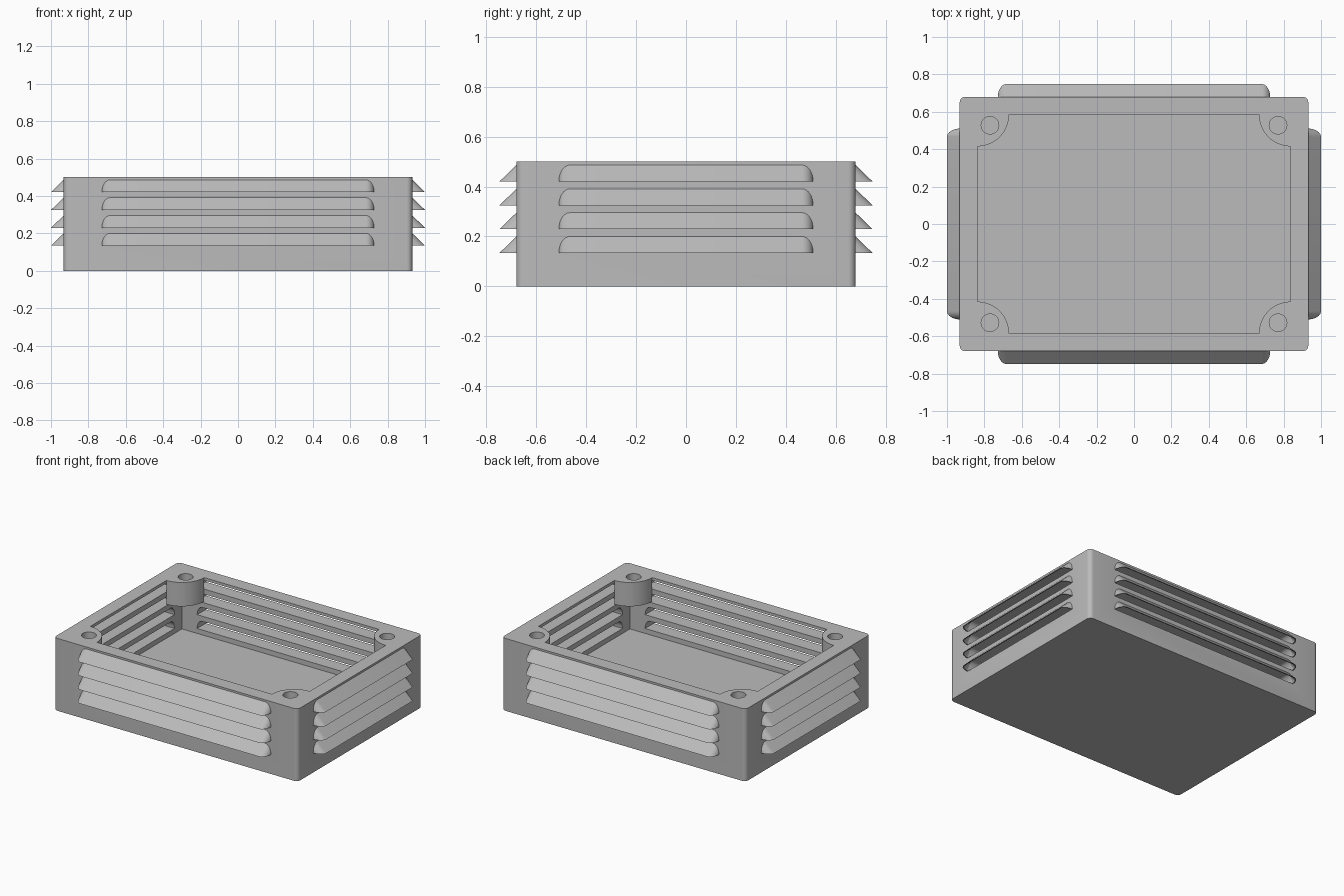
import bpy, bmesh
from math import pi, sin, cos, radians
from mathutils import Matrix, Vector

cube = bpy.data.objects.get("Cube")
if cube:
    bpy.data.objects.remove(cube, do_unlink=True)

HX, HY, TOP = 0.932, 0.68, 0.5        # outer half sizes and height
IX, IY, FLOOR = 0.838, 0.585, 0.1     # cavity half sizes and floor level
PROJ, RISE = 0.068, 0.066             # louvre projection and height
ROWS = [0.134 + 0.0955 * i for i in range(4)]

gray = bpy.data.materials.new("plain gray")
gray.use_nodes = True
gray.diffuse_color = (0.5, 0.5, 0.5, 1)
gray.node_tree.nodes["Principled BSDF"].inputs["Base Color"].default_value = (0.5, 0.5, 0.5, 1)


def make(name, bm):
    bmesh.ops.remove_doubles(bm, verts=bm.verts, dist=1e-5)
    bmesh.ops.recalc_face_normals(bm, faces=bm.faces)
    mesh = bpy.data.meshes.new(name)
    bm.to_mesh(mesh)
    bm.free()
    mesh.materials.append(gray)
    obj = bpy.data.objects.new(name, mesh)
    bpy.context.collection.objects.link(obj)
    return obj


def activate(obj):
    bpy.ops.object.select_all(action='DESELECT')
    obj.select_set(True)
    bpy.context.view_layer.objects.active = obj


def smooth(obj):
    activate(obj)
    bpy.ops.object.shade_smooth_by_angle(angle=radians(30))


def prism(bm, points, offset):
    face = bm.faces.new([bm.verts.new(p) for p in points])
    geom = bmesh.ops.extrude_face_region(bm, geom=[face])["geom"]
    verts = [g for g in geom if isinstance(g, bmesh.types.BMVert)]
    bmesh.ops.translate(bm, verts=verts, vec=offset)


def rounded_rect(hx, hy, r, z, steps=6):
    pts = []
    for k, (sx, sy) in enumerate([(1, 1), (-1, 1), (-1, -1), (1, -1)]):
        for i in range(steps + 1):
            a = (k + i / steps) * pi / 2
            pts.append(Vector((sx * (hx - r) + r * cos(a), sy * (hy - r) + r * sin(a), z)))
    return pts


def cut(obj, cutter):
    cutter.hide_render = True
    mod = obj.modifiers.new("cut", 'BOOLEAN')
    mod.operation, mod.solver, mod.object = 'DIFFERENCE', 'EXACT', cutter
    activate(obj)
    bpy.ops.object.modifier_apply(modifier=mod.name)
    bpy.data.objects.remove(cutter, do_unlink=True)


def vent_path(half, inset, steps=8):
    """Position along the wall and swell (0 at the ends, 1 in the middle)."""
    r = 0.045 - inset
    end = [(cos(i / steps * pi / 2) * r, sin(i / steps * pi / 2)) for i in range(steps + 1)]
    right = [(half - 0.045 + u, s) for u, s in end]
    return right + [(-u, s) for u, s in reversed(right)]


SIDES = [("front", 0, HY, 0.728), ("left", 1, HX, 0.51),
         ("back", 2, HY, 0.728), ("right", 3, HX, 0.51)]

# Case: rounded box, hollowed from above
bm = bmesh.new()
prism(bm, rounded_rect(HX, HY, 0.03, 0), (0, 0, TOP))
case = make("case", bm)
bm = bmesh.new()
prism(bm, [(x, y, FLOOR) for x, y in ((IX, IY), (-IX, IY), (-IX, -IY), (IX, -IY))], (0, 0, 1))
cut(case, make("cavity_cutter", bm))

# Vent slots through all four walls
bm = bmesh.new()
for side, k, wall, half in SIDES:
    turn = Matrix.Rotation(k * pi / 2, 3, 'Z')
    for z in ROWS:
        pts = [turn @ Vector((u, -wall - 0.05, z + s * 0.06)) for u, s in vent_path(half, 0.006)]
        prism(bm, pts, turn @ Vector((0, 0.2, 0)))
cut(case, make("slot_cutter", bm))
smooth(case)

# Louvre hoods: thin sloping shells, open underneath
for side, k, wall, half in SIDES:
    turn = Matrix.Rotation(k * pi / 2, 3, 'Z')
    for n, z in enumerate(ROWS):
        bm = bmesh.new()
        outer, inner = vent_path(half, 0), vent_path(half, 0.006)
        rings = []
        for (uo, so), (ui, si) in zip(outer, inner):
            section = [(uo, so * PROJ, 0), (uo, 0, so * RISE),
                       (ui, 0, si * 0.06), (ui, si * 0.061, 0)]
            rings.append([bm.verts.new(turn @ Vector((u, -wall - d, z + h)))
                          for u, d, h in section])
        for a, b in zip(rings, rings[1:]):
            for i in range(4):
                j = (i + 1) % 4
                bm.faces.new((a[i], a[j], b[j], b[i]))
        smooth(make(f"{side}_louvre_{n + 1}", bm))

# Corner screw bosses, hung below the rim
for name, sx, sy in (("back_left", 1, 1), ("back_right", -1, 1),
                     ("front_left", 1, -1), ("front_right", -1, -1)):
    r, z = 0.17, 0.335
    arc = [(IX - r * cos(i / 16 * pi / 2), IY - r * sin(i / 16 * pi / 2)) for i in range(17)]
    bm = bmesh.new()
    prism(bm, [(sx * x, sy * y, z) for x, y in [(IX, IY)] + arc], (0, 0, TOP - z))
    boss = make(f"{name}_screw_boss", bm)
    bm = bmesh.new()
    bmesh.ops.create_cone(bm, cap_ends=True, segments=32, radius1=0.047, radius2=0.047, depth=1,
                          matrix=Matrix.Translation((sx * 0.77, sy * 0.528, 0.5)))
    cut(boss, make("screw_hole_cutter", bm))
    smooth(boss)
